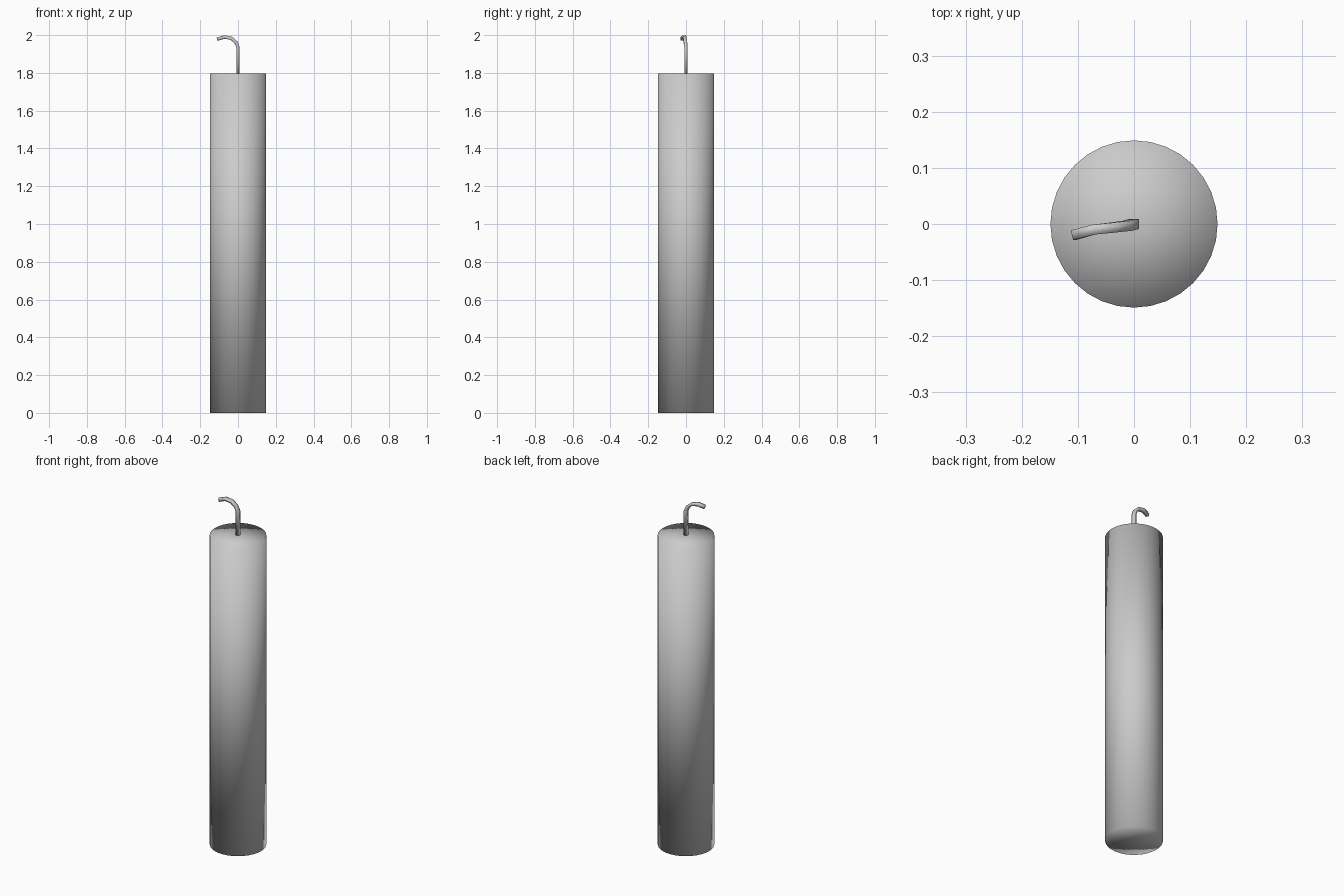
import bpy, bmesh
from mathutils import Vector

if "Cube" in bpy.data.objects:
    bpy.data.objects.remove(bpy.data.objects["Cube"])


def make_object(name, bm):
    bmesh.ops.recalc_face_normals(bm, faces=bm.faces[:])
    for f in bm.faces:
        f.smooth = True
    mesh = bpy.data.meshes.new(name)
    bm.to_mesh(mesh)
    bm.free()
    obj = bpy.data.objects.new(name, mesh)
    bpy.context.collection.objects.link(obj)
    return obj


# Wax body: plain cylinder with fan caps, smooth shaded throughout
RADIUS, HEIGHT = 0.149, 1.796
bm = bmesh.new()
bmesh.ops.create_cone(bm, cap_ends=True, cap_tris=True, segments=32,
                      radius1=RADIUS, radius2=RADIUS, depth=HEIGHT)
bmesh.ops.translate(bm, verts=bm.verts[:], vec=(0, 0, HEIGHT / 2))
make_object("candle_body", bm)

# Wick: square section swept along a path that curls over to the left
path = [Vector(p) for p in (
    (0, 0, 1.79), (0, 0, 1.935), (-0.011, -0.003, 1.962),
    (-0.035, -0.006, 1.983), (-0.072, -0.010, 1.990), (-0.108, -0.020, 1.979))]
HALF = 0.009
bm = bmesh.new()
rings = []
for i, p in enumerate(path):
    tangent = (path[min(i + 1, len(path) - 1)] - path[max(i - 1, 0)]).normalized()
    if i == 0:
        tangent = Vector((0, 0, 1))
    out = Vector((0, 1, 0)).cross(tangent).normalized()
    side = tangent.cross(out)
    rings.append([bm.verts.new(p + HALF * (a * out + b * side))
                  for a, b in ((1, 1), (-1, 1), (-1, -1), (1, -1))])
for lower, upper in zip(rings, rings[1:]):
    for j in range(4):
        k = (j + 1) % 4
        bm.faces.new((lower[j], lower[k], upper[k], upper[j]))
bm.faces.new(rings[0])
bm.faces.new(rings[-1])
make_object("wick", bm)
